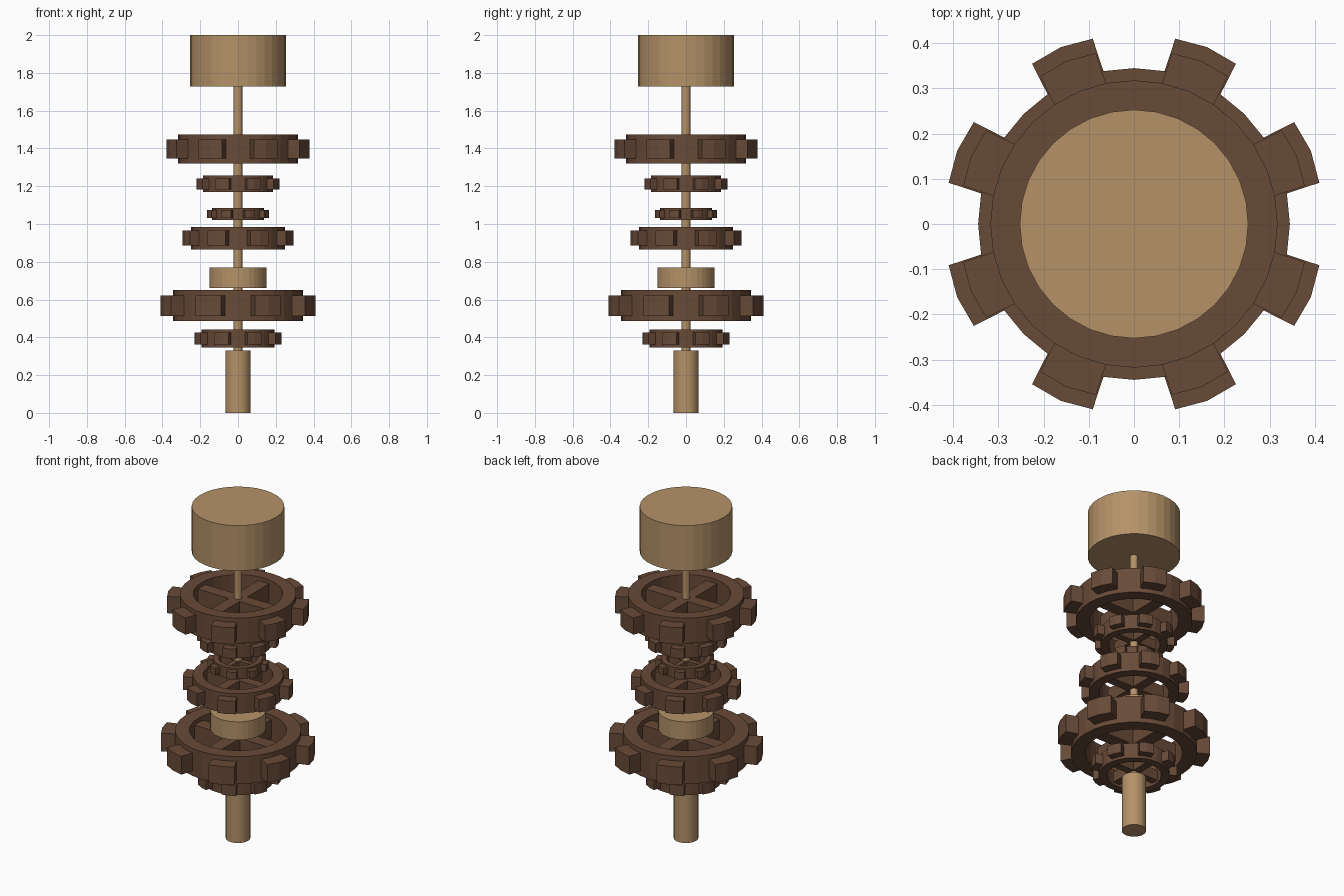
import bpy, bmesh
from math import sin, cos, tau

if "Cube" in bpy.data.objects:
    bpy.data.objects.remove(bpy.data.objects["Cube"])

def material(name, rgb):
    m = bpy.data.materials.new(name)
    m.diffuse_color = (*rgb, 1)
    m.use_nodes = True
    m.node_tree.nodes["Principled BSDF"].inputs["Base Color"].default_value = m.diffuse_color
    return m

TAN = material("light_wood", (0.46, 0.29, 0.14))
BROWN = material("dark_wood", (0.14, 0.07, 0.04))
SEG = 32

def polar(r, i):
    return r * cos(tau * i / SEG), r * sin(tau * i / SEG)

def prism(bm, outline, z0, z1):
    """Closed prism from a counter-clockwise outline."""
    lo = [bm.verts.new((x, y, z0)) for x, y in outline]
    hi = [bm.verts.new((x, y, z1)) for x, y in outline]
    bm.faces.new(lo[::-1])
    bm.faces.new(hi)
    n = len(outline)
    for i in range(n):
        j = (i + 1) % n
        bm.faces.new((lo[i], lo[j], hi[j], hi[i]))

def finish(bm, name, mat, z=0):
    me = bpy.data.meshes.new(name)
    bmesh.ops.recalc_face_normals(bm, faces=bm.faces)
    bm.to_mesh(me)
    bm.free()
    me.materials.append(mat)
    ob = bpy.data.objects.new(name, me)
    ob.location.z = z
    bpy.context.collection.objects.link(ob)

def cylinder(name, r, z0, z1):
    bm = bmesh.new()
    prism(bm, [polar(r, i) for i in range(SEG)], z0, z1)
    finish(bm, name, TAN)

def gear(name, R, z):
    bm = bmesh.new()
    h = 0.24 * R
    # rim: square section swept round the axis
    rings = [[bm.verts.new((*polar(r, i), s)) for r, s in
              ((R, -h), (R, h), (0.77 * R, h), (0.77 * R, -h))] for i in range(SEG)]
    for i in range(SEG):
        a, b = rings[i], rings[(i + 1) % SEG]
        for k in range(4):
            m = (k + 1) % 4
            bm.faces.new((a[k], b[k], b[m], a[m]))
    # eight teeth, each two rim segments wide with nearly parallel sides
    for t in range(8):
        c = 2 + 4 * t
        outline = [polar(0.99 * R, c + 1), polar(0.99 * R, c), polar(0.99 * R, c - 1),
                   polar(1.218 * R, c - 0.885), polar(1.228 * R, c), polar(1.218 * R, c + 0.885)]
        prism(bm, outline, -0.66 * h, 0.66 * h)
    # four recessed spokes, built as two crossing bars
    w, l, s = 0.115 * R, 0.8 * R, 0.68 * h
    cross = [(w, w), (w, l), (-w, l), (-w, w), (-l, w), (-l, -w),
             (-w, -w), (-w, -l), (w, -l), (w, -w), (l, -w), (l, w)]
    prism(bm, cross, -s, s)
    finish(bm, name, BROWN, z)

# axle parts
cylinder("bottom_post", 0.067, 0, 0.33)
cylinder("axle", 0.023, 0.32, 1.74)
cylinder("collar", 0.152, 0.66, 0.77)
cylinder("top_drum", 0.253, 1.727, 2.0)

# gear stack from bottom to top
for i, (R, z) in enumerate([(0.194, 0.394), (0.345, 0.568), (0.248, 0.925),
                            (0.137, 1.053), (0.184, 1.213), (0.318, 1.397)]):
    gear(f"gear_{i + 1}", R, z)
